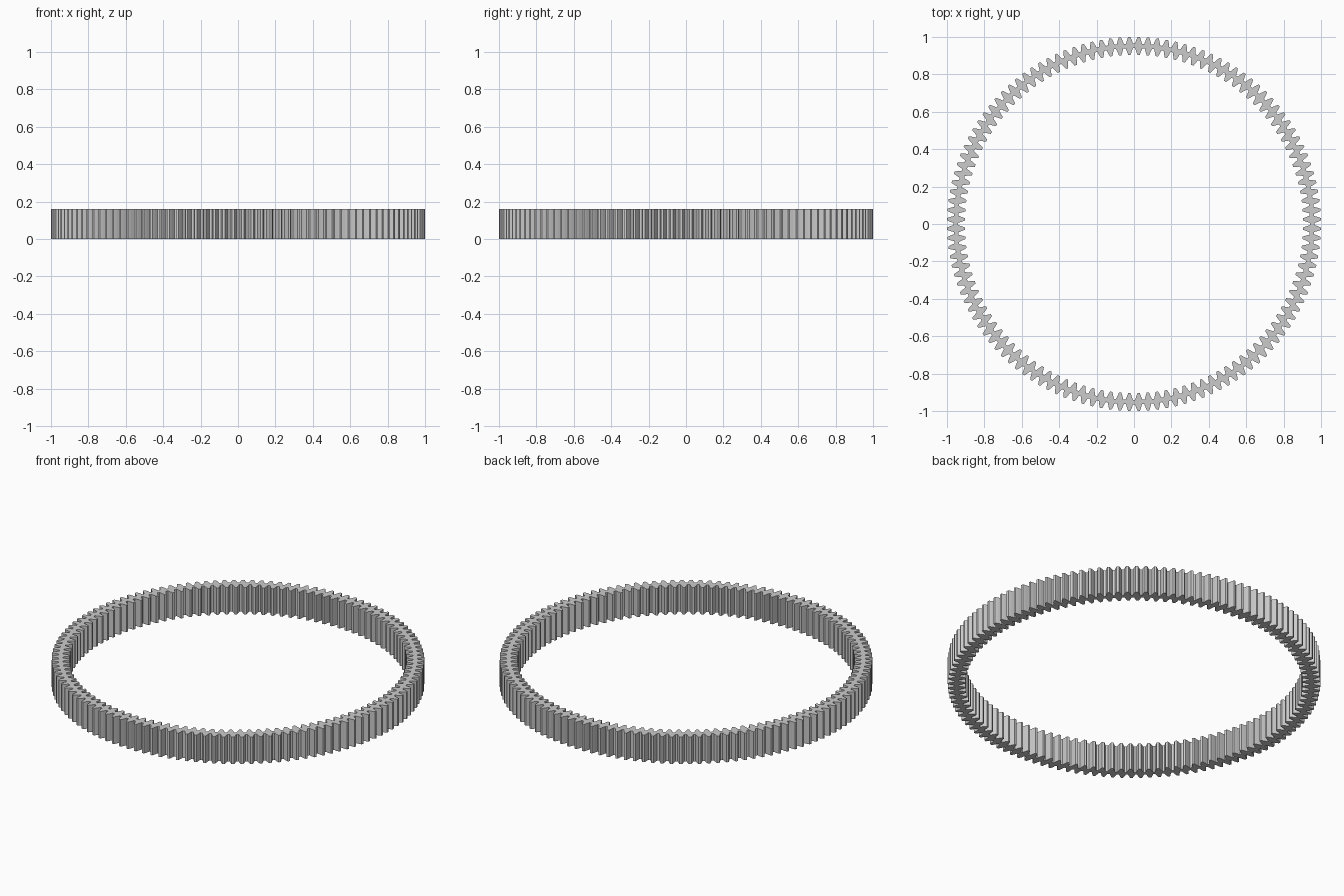
import bpy
import bmesh
from math import cos, sin, pi

HEIGHT = 0.16
OUTER_TEETH = 124
INNER_TEETH = 116
MODULE = 2 / (OUTER_TEETH + 2)

cube = bpy.data.objects.get("Cube")
if cube:
    bpy.data.objects.remove(cube, do_unlink=True)


def tooth_outline(teeth, profile):
    """Repeat a half tooth (offset in pitches, radius), mirrored, around the circle."""
    whole = [(-a, r) for a, r in profile] + [(a, r) for a, r in reversed(profile)]
    points = []
    for i in range(teeth):
        for offset, radius in whole:
            angle = 2 * pi * (i + 0.5 + offset) / teeth
            points.append((radius * cos(angle), radius * sin(angle)))
    return points


# Tooth profiles, from root to tip
r_out = MODULE * OUTER_TEETH / 2
r_in = MODULE * INNER_TEETH / 2
outer_profile = [(0.38, r_out - 1.25 * MODULE), (0.33, r_out - 0.8 * MODULE),
                 (0.25, r_out), (0.12, r_out + MODULE)]
inner_profile = [(0.38, r_in + 1.25 * MODULE), (0.33, r_in + 0.8 * MODULE),
                 (0.25, r_in), (0.13, r_in - MODULE)]

# Ring: filled band between the two toothed outlines, given height
curve = bpy.data.curves.new("toothed_ring", "CURVE")
curve.dimensions = "2D"
curve.fill_mode = "BOTH"
curve.extrude = HEIGHT / 2
for outline in (tooth_outline(OUTER_TEETH, outer_profile),
                tooth_outline(INNER_TEETH, inner_profile)):
    spline = curve.splines.new("POLY")
    spline.points.add(len(outline) - 1)
    for point, (x, y) in zip(spline.points, outline):
        point.co = (x, y, 0, 1)
    spline.use_cyclic_u = True

profile_object = bpy.data.objects.new("ring_profile", curve)
bpy.context.collection.objects.link(profile_object)
bpy.context.view_layer.update()
graph = bpy.context.evaluated_depsgraph_get()
mesh = bpy.data.meshes.new_from_object(profile_object.evaluated_get(graph))
bpy.data.objects.remove(profile_object, do_unlink=True)

# Weld the caps to the walls and stand the ring on the ground
bm = bmesh.new()
bm.from_mesh(mesh)
bmesh.ops.remove_doubles(bm, verts=bm.verts, dist=0.0001)
bmesh.ops.recalc_face_normals(bm, faces=bm.faces)
bmesh.ops.translate(bm, verts=bm.verts, vec=(0, 0, HEIGHT / 2))
for face in bm.faces:
    face.smooth = False
    face.material_index = 0
bm.to_mesh(mesh)
bm.free()

ring = bpy.data.objects.new("toothed_ring", mesh)
bpy.context.collection.objects.link(ring)

# Plain grey finish
grey = bpy.data.materials.new("light_grey")
grey.use_nodes = True
color = (0.6, 0.6, 0.6, 1)
grey.diffuse_color = color
grey.node_tree.nodes["Principled BSDF"].inputs["Base Color"].default_value = color
mesh.materials.clear()
mesh.materials.append(grey)
